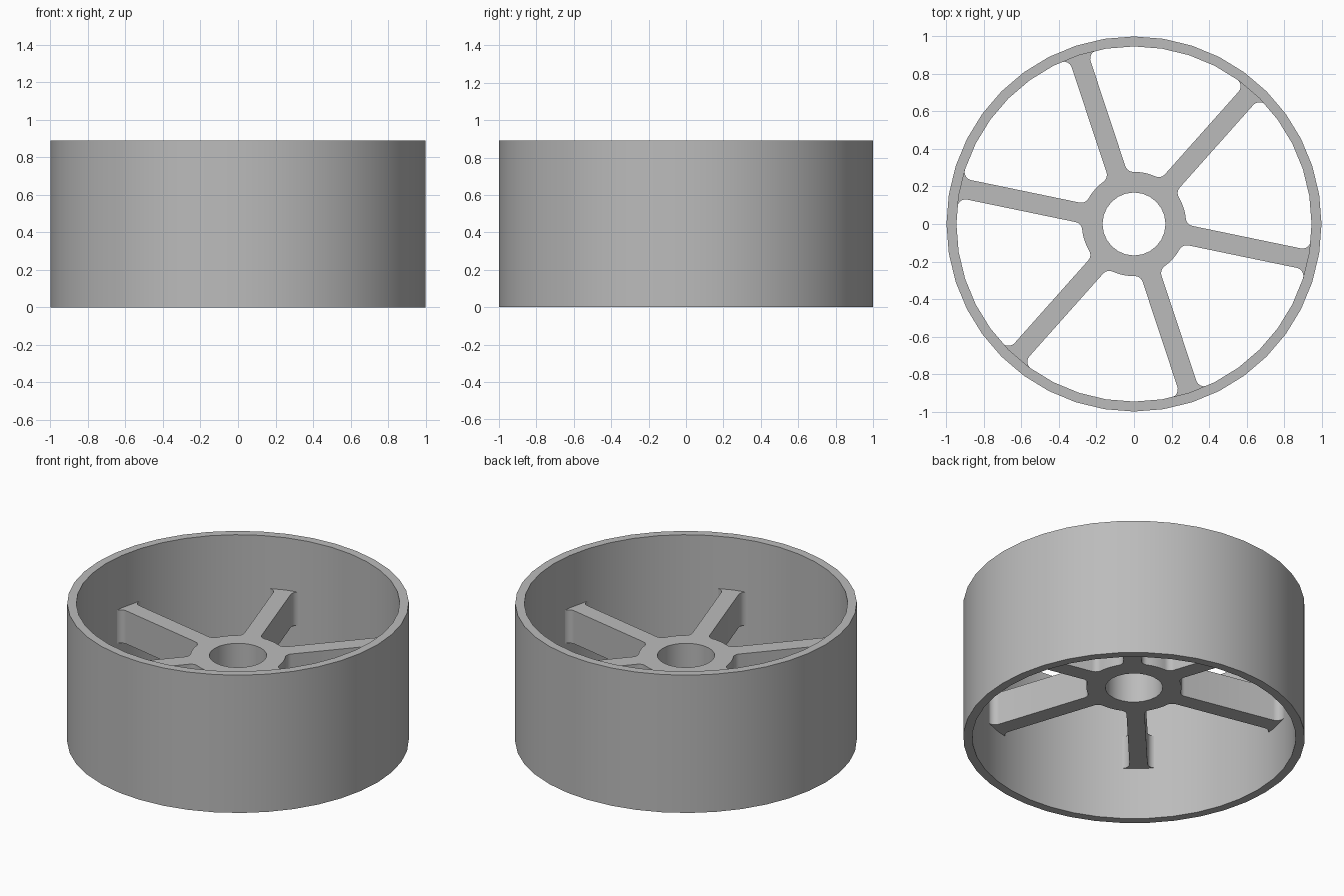
import bpy, bmesh
from math import sin, cos, asin, sqrt, pi, radians

if "Cube" in bpy.data.objects:
    bpy.data.objects.remove(bpy.data.objects["Cube"], do_unlink=True)

HEIGHT, HUB_HEIGHT = 0.89, 0.214
RIM_IN, HUB, BORE = 0.947, 0.278, 0.168
HALF_SPOKE, FILLET = 0.053, 0.045
SPOKES, FIRST = 6, radians(48.3)

grey = bpy.data.materials.new("grey plastic")
grey.use_nodes = True
grey.diffuse_color = (0.5, 0.5, 0.5, 1)
grey.node_tree.nodes["Principled BSDF"].inputs["Base Color"].default_value = (0.5, 0.5, 0.5, 1)


def arc(cx, cy, r, a, b, n):
    return [(cx + r * cos(a + (b - a) * i / n), cy + r * sin(a + (b - a) * i / n))
            for i in range(n + 1)]


def circle(r, n):
    return arc(0, 0, r, 0, 2 * pi, n)[:-1]


def plate(name, outlines, height):
    """Extruded flat shape; inner outlines become holes."""
    curve = bpy.data.curves.new(name, "CURVE")
    curve.dimensions = "2D"
    curve.fill_mode = "BOTH"
    curve.extrude = height / 2
    for pts in outlines:
        spline = curve.splines.new("POLY")
        spline.points.add(len(pts) - 1)
        for p, (x, y) in zip(spline.points, pts):
            p.co = (x, y, 0, 1)
        spline.use_cyclic_u = True
    obj = bpy.data.objects.new(name, curve)
    bpy.context.collection.objects.link(obj)
    bpy.ops.object.select_all(action="DESELECT")
    obj.select_set(True)
    bpy.context.view_layer.objects.active = obj
    bpy.ops.object.convert(target="MESH")
    obj = bpy.context.object
    obj.name = name
    bm = bmesh.new()
    bm.from_mesh(obj.data)
    bmesh.ops.remove_doubles(bm, verts=bm.verts, dist=0.0002)
    bmesh.ops.recalc_face_normals(bm, faces=bm.faces)
    bmesh.ops.translate(bm, verts=bm.verts, vec=(0, 0, HEIGHT / 2))
    bm.to_mesh(obj.data)
    bm.free()
    obj.data.materials.clear()
    obj.data.materials.append(grey)
    bpy.ops.object.shade_smooth_by_angle(angle=radians(30))
    return obj


def pocket(turn):
    """Opening between two spokes, with filleted corners."""
    side = HALF_SPOKE + FILLET
    r_hub, r_rim = HUB + FILLET, RIM_IN - FILLET
    a_hub, a_rim = asin(side / r_hub), asin(side / r_rim)
    half = pi / SPOKES
    # One half: hub arc, hub fillet, rim fillet, rim arc
    pts = arc(0, 0, HUB, half, a_hub, 4)
    pts += arc(sqrt(r_hub ** 2 - side ** 2), side, FILLET, a_hub + pi, 1.5 * pi, 6)
    pts += arc(sqrt(r_rim ** 2 - side ** 2), side, FILLET, -pi / 2, a_rim, 7)
    pts += arc(0, 0, RIM_IN, a_rim, half, 8)[1:]
    # Mirror across the middle of the opening
    c, s = cos(2 * half), sin(2 * half)
    pts += [(x * c + y * s, x * s - y * c) for x, y in pts[-2:0:-1]]
    c, s = cos(turn), sin(turn)
    # Skip repeated joints
    out = []
    for x, y in pts:
        p = (x * c - y * s, x * s + y * c)
        if not out or abs(p[0] - out[-1][0]) + abs(p[1] - out[-1][1]) > 0.0005:
            out.append(p)
    return out


# Outer band
plate("rim", [circle(1.0, 40), circle(RIM_IN, 40)], HEIGHT)

# Hub and spokes, rooted inside the band
openings = [pocket(FIRST + 2 * pi * i / SPOKES) for i in range(SPOKES)]
plate("hub_and_spokes", [circle(0.97, 40), circle(BORE, 24)] + openings, HUB_HEIGHT)
